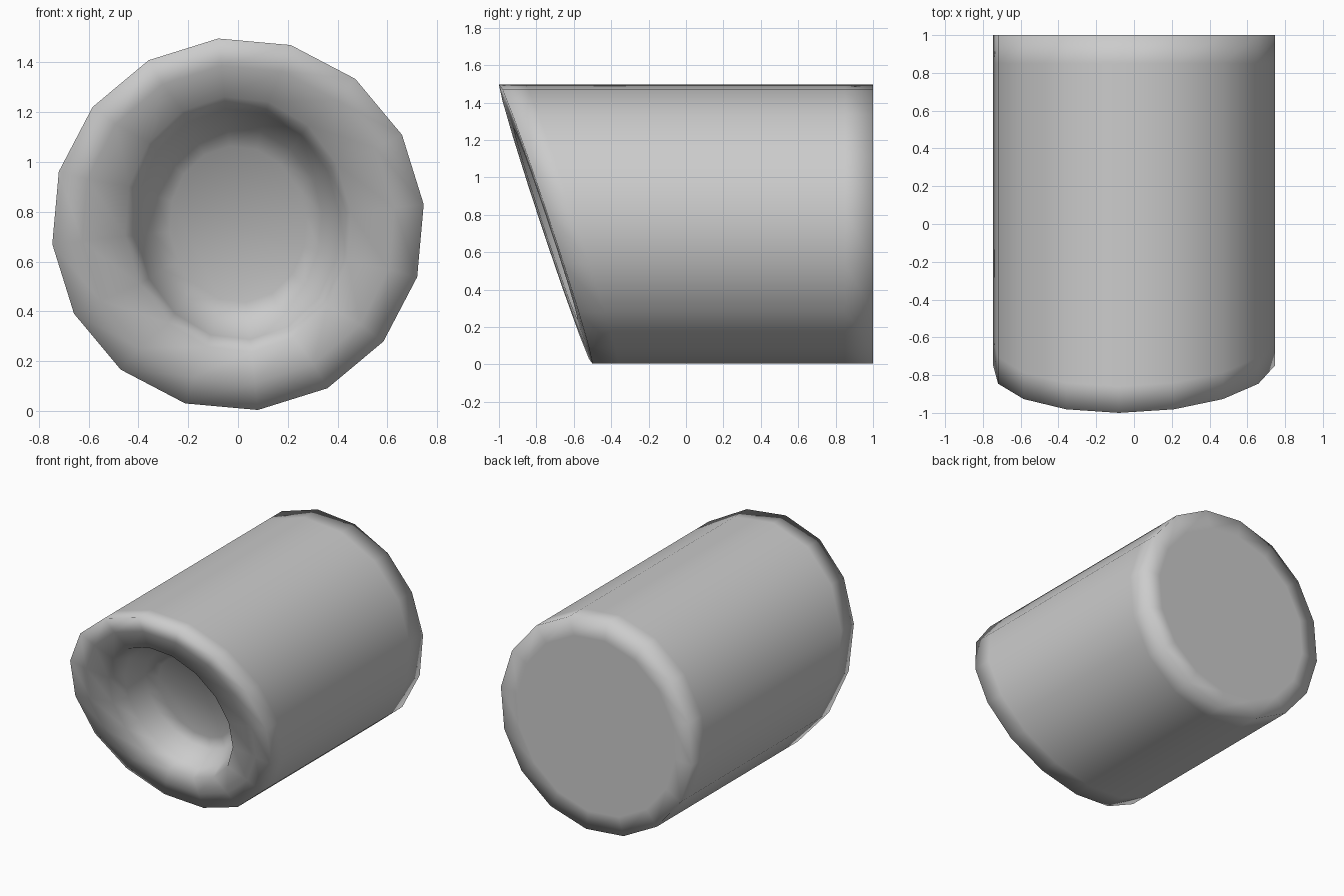
import bpy, bmesh
from math import sin, cos, radians, pi

if "Cube" in bpy.data.objects:
    bpy.data.objects.remove(bpy.data.objects["Cube"])

SIDES, TWIST = 16, radians(6.1)
bm = bmesh.new()


def ring(rx, rz, y, slant):
    """Ring about the y axis; slant leans its top towards the front."""
    verts = []
    for k in range(SIDES):
        a = 2 * pi * k / SIDES
        u, w = rx * cos(a), rz * sin(a)
        x = u * cos(TWIST) - w * sin(TWIST)
        z = u * sin(TWIST) + w * cos(TWIST)
        verts.append(bm.verts.new((x, y - slant * w, z + 0.75)))
    return verts


# Profile from the back cap, along the barrel, over the slanted rim, into the bowl
S = 1 / 3
profile = [
    (0.62, 0.62, 1.0, 0),
    (0.75, 0.75, 1.0, 0),
    (0.75, 0.75, 0.85, 0),
    (0.75, 0.75, -0.61, S),
    (0.75, 0.75, -0.75, S),
    (0.63, 0.64, -0.75, S),
    (0.455, 0.515, -0.75, S),
    (0.41, 0.465, -0.64, S),
    (0.345, 0.39, -0.51, S),
    (0.275, 0.315, -0.47, S),
]
rings = [ring(*p) for p in profile]
for a, b in zip(rings, rings[1:]):
    for k in range(SIDES):
        n = (k + 1) % SIDES
        bm.faces.new((a[k], a[n], b[n], b[k]))
# Flat back cap and bowl floor
bm.faces.new(rings[0])
bm.faces.new(rings[-1])
bmesh.ops.recalc_face_normals(bm, faces=bm.faces[:])
for f in bm.faces:
    f.smooth = True

mesh = bpy.data.meshes.new("slanted_barrel")
bm.to_mesh(mesh)
bm.free()
bpy.context.collection.objects.link(bpy.data.objects.new("slanted_barrel", mesh))
